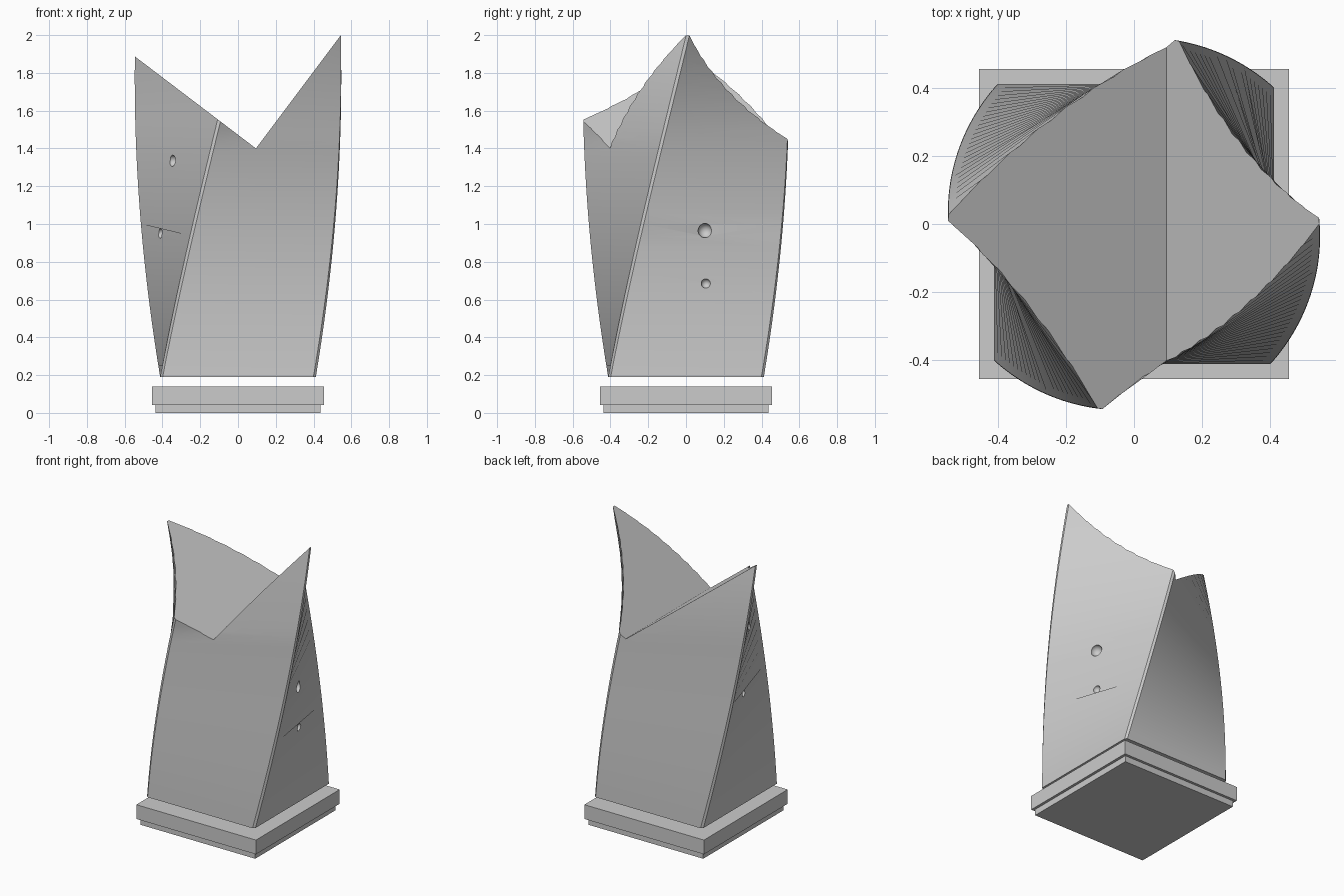
import bpy, bmesh, math
from mathutils import Vector

cube = bpy.data.objects.get("Cube")
if cube:
    bpy.data.objects.remove(cube, do_unlink=True)

# one grey for everything
grey = bpy.data.materials.new("stone_grey")
grey.use_nodes = True
COLOR = (0.6, 0.6, 0.6, 1)
grey.diffuse_color = COLOR
grey.node_tree.nodes["Principled BSDF"].inputs["Base Color"].default_value = COLOR

BOTTOM, TOP, HALF = 0.19, 2.0, 0.412
TWIST, TAPER, BEVEL = math.radians(46), 0.949, 0.013


def finish(name, bm):
    bmesh.ops.recalc_face_normals(bm, faces=bm.faces)
    mesh = bpy.data.meshes.new(name)
    bm.to_mesh(mesh)
    bm.free()
    mesh.materials.append(grey)
    obj = bpy.data.objects.new(name, mesh)
    bpy.context.collection.objects.link(obj)
    return obj


def slab(name, half, z0, z1):
    bm = bmesh.new()
    bmesh.ops.create_cube(bm, size=1)
    for v in bm.verts:
        v.co = (v.co.x * 2 * half, v.co.y * 2 * half, z0 + (v.co.z + 0.5) * (z1 - z0))
    return finish(name, bm)


def turn(z):
    """Twist angle and scale of the tower at a height."""
    t = (z - BOTTOM) / (TOP - BOTTOM)
    return TWIST * t, 1 + (TAPER - 1) * t


def twisted_tower():
    bm = bmesh.new()
    inner = HALF - BEVEL
    corner = [(HALF, -inner), (HALF, inner)]
    rings = []
    levels = 30
    for i in range(levels + 1):
        z = BOTTOM + (TOP + 0.06 - BOTTOM) * i / levels
        angle, scale = turn(z)
        ring = []
        for side in range(4):
            a = angle + side * math.pi / 2
            for x, y in corner:
                ring.append(bm.verts.new((scale * (x * math.cos(a) - y * math.sin(a)),
                                          scale * (x * math.sin(a) + y * math.cos(a)), z)))
        rings.append(ring)
    for low, high in zip(rings, rings[1:]):
        for k in range(8):
            n = (k + 1) % 8
            bm.faces.new((low[k], low[n], high[n], high[k]))
    bm.faces.new(rings[0])
    bm.faces.new(rings[-1])
    return finish("twisted_tower", bm)


def notch_cutter():
    # V-shaped wedge running front to back
    bm = bmesh.new()
    profile = [(0.095, 1.40), (0.845, 2.40), (-1.221, 2.40)]
    face = bm.faces.new([bm.verts.new((x, -1, z)) for x, z in profile])
    out = bmesh.ops.extrude_face_region(bm, geom=[face])
    for v in out["geom"]:
        if isinstance(v, bmesh.types.BMVert):
            v.co.y = 1
    return finish("notch_cutter", bm)


def dimple_cutter(facing, z, offset, radius):
    # sphere centred on the tower wall; facing is 0 for +x, pi for -x
    angle, scale = turn(z)
    normal = Vector((math.cos(angle + facing), math.sin(angle + facing), 0))
    along = Vector((-normal.y, normal.x, 0))
    spot = normal * HALF * scale + along * offset
    bm = bmesh.new()
    bmesh.ops.create_uvsphere(bm, u_segments=24, v_segments=14, radius=radius)
    for v in bm.verts:
        v.co += spot + Vector((0, 0, z))
    return finish("dimple_cutter", bm)


# two-step plinth
slab("plinth_foot", 0.437, 0, 0.042)
slab("plinth_slab", 0.455, 0.042, 0.14)

# tower, with notch and dimples cut away
tower = twisted_tower()
cutters = [notch_cutter(),
           dimple_cutter(0, 0.965, -0.037, 0.038),
           dimple_cutter(0, 0.685, 0.017, 0.025),
           dimple_cutter(math.pi, 1.335, 0.0, 0.03),
           dimple_cutter(math.pi, 0.95, -0.1, 0.026)]
bpy.ops.object.select_all(action="DESELECT")
bpy.context.view_layer.objects.active = tower
tower.select_set(True)
for cutter in cutters:
    cutter.hide_render = True
    mod = tower.modifiers.new("cut", "BOOLEAN")
    mod.operation, mod.solver, mod.object = "DIFFERENCE", "EXACT", cutter
    bpy.ops.object.modifier_apply(modifier=mod.name)
    bpy.data.objects.remove(cutter, do_unlink=True)
bpy.ops.object.shade_smooth_by_angle(angle=math.radians(30))
